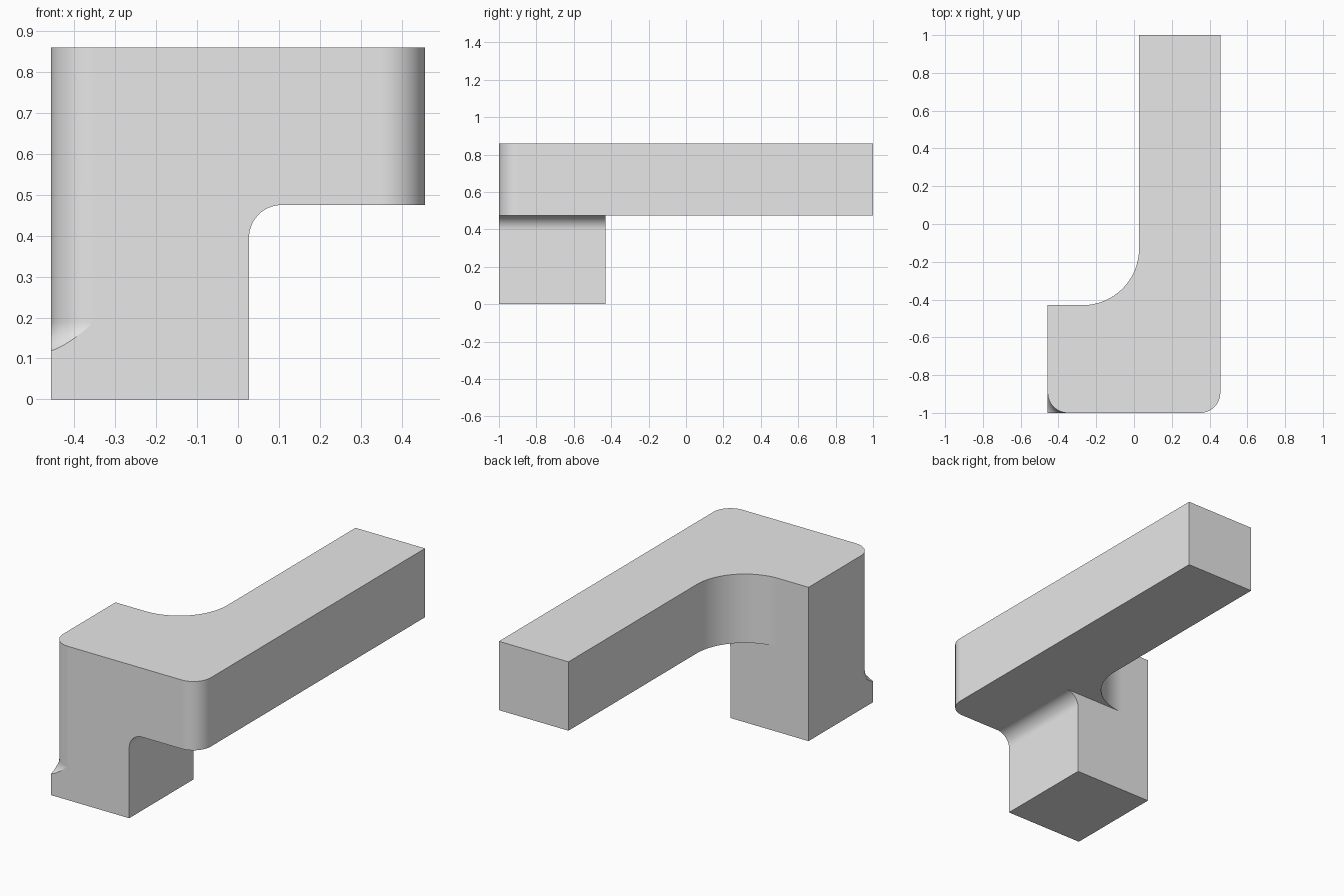
import bpy
import bmesh
from math import sin, cos, pi, radians, sqrt
from mathutils import Vector

cube = bpy.data.objects.get("Cube")
if cube:
    bpy.data.objects.remove(cube, do_unlink=True)

# Overall dimensions
X, Y, TOP = 0.457, 1.0, 0.86
INNER = 0.027          # inner side of the arm and of the post
BACK = -0.43           # back of the post
UNDER = 0.475          # underside of the arm
ROUND, ELBOW, FILLET = 0.107, 0.3, 0.08
RUNOUT = 0.19          # height where the rounded corner flares out

grey = bpy.data.materials.new("light grey")
grey.use_nodes = True
grey.diffuse_color = (0.8, 0.8, 0.8, 1)
grey.node_tree.nodes["Principled BSDF"].inputs["Base Color"].default_value = (0.8, 0.8, 0.8, 1)


def arc(cx, cy, r, start, end, steps=16):
    angles = [radians(start + (end - start) * i / steps) for i in range(steps + 1)]
    return [(cx + r * cos(a), cy + r * sin(a)) for a in angles]


def finish(name, bm):
    bmesh.ops.recalc_face_normals(bm, faces=bm.faces)
    mesh = bpy.data.meshes.new(name)
    bm.to_mesh(mesh)
    bm.free()
    mesh.materials.append(grey)
    obj = bpy.data.objects.new(name, mesh)
    bpy.context.collection.objects.link(obj)
    return obj


def prism(name, outline, place, offset):
    """Extrude a flat outline; place turns its two coordinates into 3D."""
    bm = bmesh.new()
    face = bm.faces.new([bm.verts.new(place(a, b)) for a, b in outline])
    out = bmesh.ops.extrude_face_region(bm, geom=[face])
    moved = [g for g in out["geom"] if isinstance(g, bmesh.types.BMVert)]
    bmesh.ops.translate(bm, verts=moved, vec=Vector(offset))
    return finish(name, bm)


def corner_sweep(name, profile, cx, cy, start, end, steps=16):
    """Sweep a closed (distance, height) profile round a vertical axis."""
    bm = bmesh.new()
    rings = []
    for i in range(steps + 1):
        a = radians(start + (end - start) * i / steps)
        rings.append([bm.verts.new((cx + d * cos(a), cy + d * sin(a), z)) for d, z in profile])
    n = len(profile)
    for low, high in zip(rings, rings[1:]):
        for k in range(n):
            bm.faces.new((low[k], low[(k + 1) % n], high[(k + 1) % n], high[k]))
    bm.faces.new(rings[0])
    bm.faces.new(rings[-1])
    return finish(name, bm)


# L-shaped body seen from above, full height
plan = [(-X, -Y)]
plan += arc(X - ROUND, -Y + ROUND, ROUND, -90, 0)
plan += [(X, Y), (INNER, Y)]
plan += arc(INNER - ELBOW, BACK + ELBOW, ELBOW, 0, -90, 24)
plan += [(-X, BACK)]
body = prism("angled_bracket", plan, lambda x, y: (x, y, 0), (0, 0, TOP))

# Space below the arm behind the post
behind = [(-0.7, BACK), (0.7, BACK), (0.7, 1.2), (-0.7, 1.2)]
cut_behind = prism("cutter_behind_post", behind, lambda x, y: (x, y, -0.2), (0, 0, UNDER + 0.2))

# Space below the arm beside the post, with a rounded inner corner
beside = [(INNER, -0.2)]
beside += arc(INNER + FILLET, UNDER - FILLET, FILLET, 180, 90)
beside += [(0.7, UNDER), (0.7, -0.2)]
cut_beside = prism("cutter_beside_post", beside, lambda x, z: (x, -1.2, z), (0, 0.9, 0))

# Rounded front corner of the post that flares out to a square foot
flare = [(0.3, 1), (ROUND, 1)]
flare += arc(ROUND + FILLET, RUNOUT, FILLET, 180, 270, 14)
flare += [(0.3, RUNOUT - FILLET)]
cut_corner = corner_sweep("cutter_corner", flare, -X + ROUND, -Y + ROUND, 180, 270)

cutters = [cut_behind, cut_beside, cut_corner]
bpy.ops.object.select_all(action="DESELECT")
body.select_set(True)
bpy.context.view_layer.objects.active = body
for cutter in cutters:
    mod = body.modifiers.new(cutter.name, "BOOLEAN")
    mod.operation = "DIFFERENCE"
    mod.solver = "EXACT"
    mod.object = cutter
    bpy.ops.object.modifier_apply(modifier=mod.name)
for cutter in cutters:
    bpy.data.objects.remove(cutter, do_unlink=True)

# Smooth rounded surfaces, crisp edges and flat large faces
bpy.ops.object.shade_smooth_by_angle(angle=radians(30))
weighted = body.modifiers.new("flat_faces", "WEIGHTED_NORMAL")
weighted.keep_sharp = True
